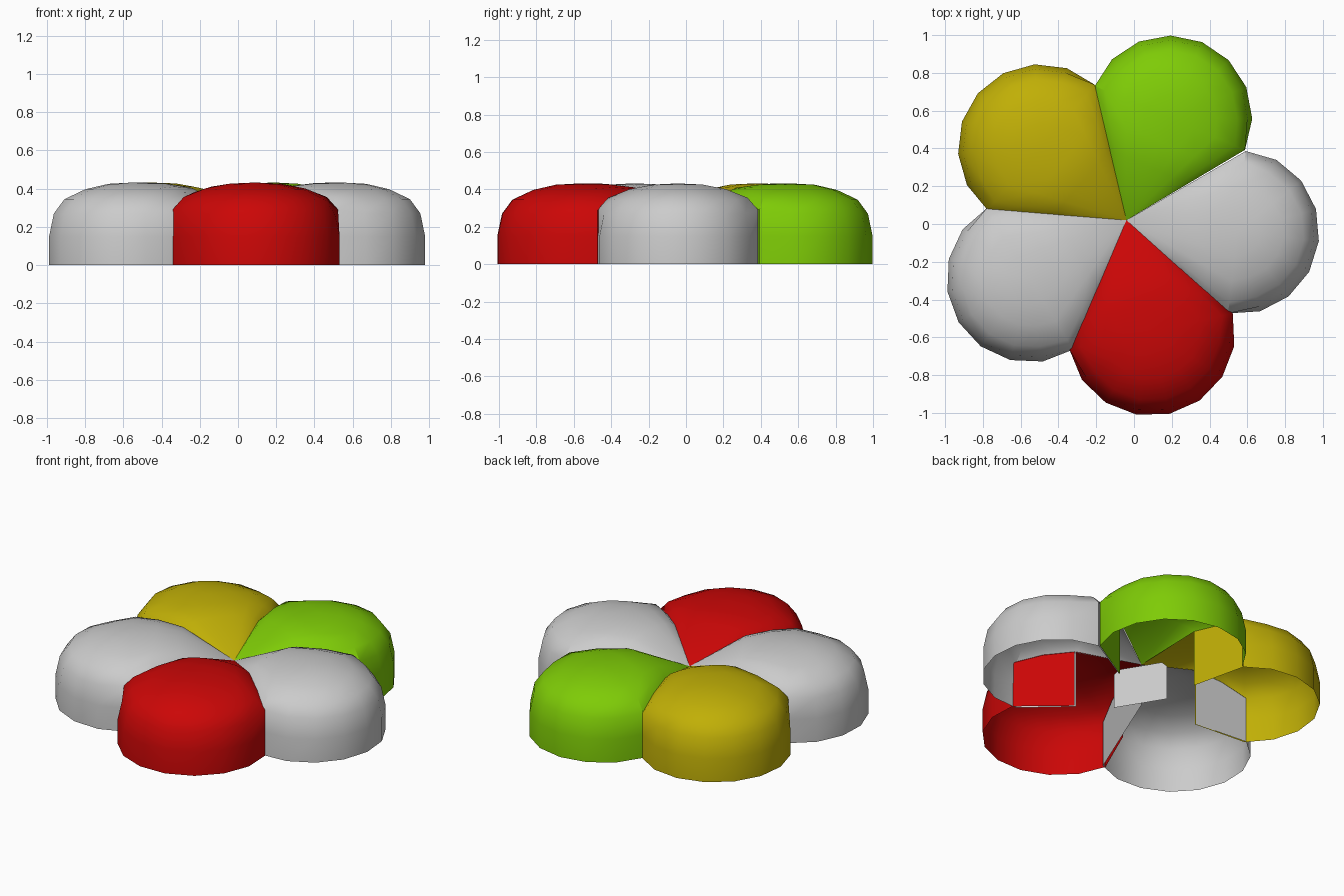
import bpy, bmesh
from math import sin, cos, radians, pi
from mathutils import Vector, Matrix

if "Cube" in bpy.data.objects:
    bpy.data.objects.remove(bpy.data.objects["Cube"])

HALF = radians(36.3)
NOTCH = 0.73                       # distance of the notches from the flower centre
AXIS = NOTCH * cos(HALF)           # centre of each petal's round end
R = NOTCH * sin(HALF) + 0.004
SEGS = 8
HUB_Z = 0.27
# rim profile: inset from the outline, height
PROFILE = [(0, 0), (0, 0.15), (0.025, 0.27), (0.08, 0.345),
           (0.19, 0.397), (0.31, 0.425), (R, 0.432)]
# points on the straight sides: distance along seam, seam height, ridge height
SIDE = [(0.38, 0.36, 0.412), (0.56, 0.34, 0.43), (NOTCH, 0.29, 0.432)]


def side_point(side, k, s):
    d, seam_z, ridge_z = side
    inset, z = PROFILE[k]
    x, y = d * cos(HALF), d * sin(HALF)
    if k < 2:
        return Vector((x, s * y, z))
    f = (inset - 0.025) / (R - 0.025)
    g = (z - 0.27) / (0.432 - 0.27)
    return Vector((x, s * y * (1 - f), seam_z + (ridge_z - seam_z) * g))


def ring(k):
    inset, z = PROFILE[k]
    pts = [side_point(p, k, -1) for p in SIDE]
    for i in range(1, SEGS):
        a = -pi / 2 + pi * i / SEGS
        pts.append(Vector((AXIS + (R - inset) * cos(a), (R - inset) * sin(a), z)))
    return pts + [side_point(p, k, 1) for p in reversed(SIDE)]


def petal(name, angle, scale, color=None, closed=False):
    bm = bmesh.new()
    rings = [[bm.verts.new(p) for p in ring(k)] for k in range(len(PROFILE))]
    # outer wall, side flaps and domed top
    for a, b in zip(rings, rings[1:]):
        for i in range(len(a) - 1):
            bm.faces.new((a[i], a[i + 1], b[i + 1], b[i]))
    # top tapers down to the hub
    hub = bm.verts.new((0, 0, HUB_Z))
    for a, b in zip(rings[2:], rings[3:]):
        bm.faces.new((hub, a[0], b[0]))
        bm.faces.new((hub, b[-1], a[-1]))
    # hidden inner walls: one side flap runs to the hub, with an end wall
    if closed:
        foot = bm.verts.new((0, 0, 0))
        bm.faces.new((rings[0][-1], foot, hub, rings[2][-1], rings[1][-1]))
    bmesh.ops.remove_doubles(bm, verts=bm.verts, dist=0.0003)
    bmesh.ops.recalc_face_normals(bm, faces=bm.faces)
    if max(bm.faces, key=lambda f: f.calc_center_median().z).normal.z < 0:
        bmesh.ops.reverse_faces(bm, faces=bm.faces)
    if closed:
        end = [(-0.02, -0.16, 0), (-0.02, -0.16, 0.22), (-0.02, -0.13, 0.25),
               (-0.02, 0.13, 0.25), (-0.02, 0.16, 0.22), (-0.02, 0.16, 0)]
        bm.faces.new([bm.verts.new(p) for p in reversed(end)]).normal_update()
    bm.transform(Matrix.Translation((-0.04, 0.02, 0))
                 @ Matrix.Rotation(radians(angle), 4, 'Z')
                 @ Matrix.Diagonal((scale, scale, 1, 1)))
    me = bpy.data.meshes.new(name)
    bm.to_mesh(me)
    bm.free()
    ob = bpy.data.objects.new(name, me)
    bpy.context.collection.objects.link(ob)
    if color:
        mat = bpy.data.materials.new(name + "_color")
        mat.diffuse_color = (*color, 1)
        mat.use_nodes = True
        mat.node_tree.nodes["Principled BSDF"].inputs["Base Color"].default_value = mat.diffuse_color
        me.materials.append(mat)
    bpy.ops.object.select_all(action='DESELECT')
    ob.select_set(True)
    bpy.context.view_layer.objects.active = ob
    bpy.ops.object.shade_smooth_by_angle(angle=radians(35))


petal("right_petal", -6.2, 1.0)
petal("green_petal", 67, 1.0, (0.21, 0.6, 0.002))
petal("yellow_petal", 139.5, 1.01, (0.53, 0.43, 0.002))
petal("left_petal", 211.3, 1.015, closed=True)
petal("red_petal", 282.5, 1.025, (0.6, 0.002, 0.002))
